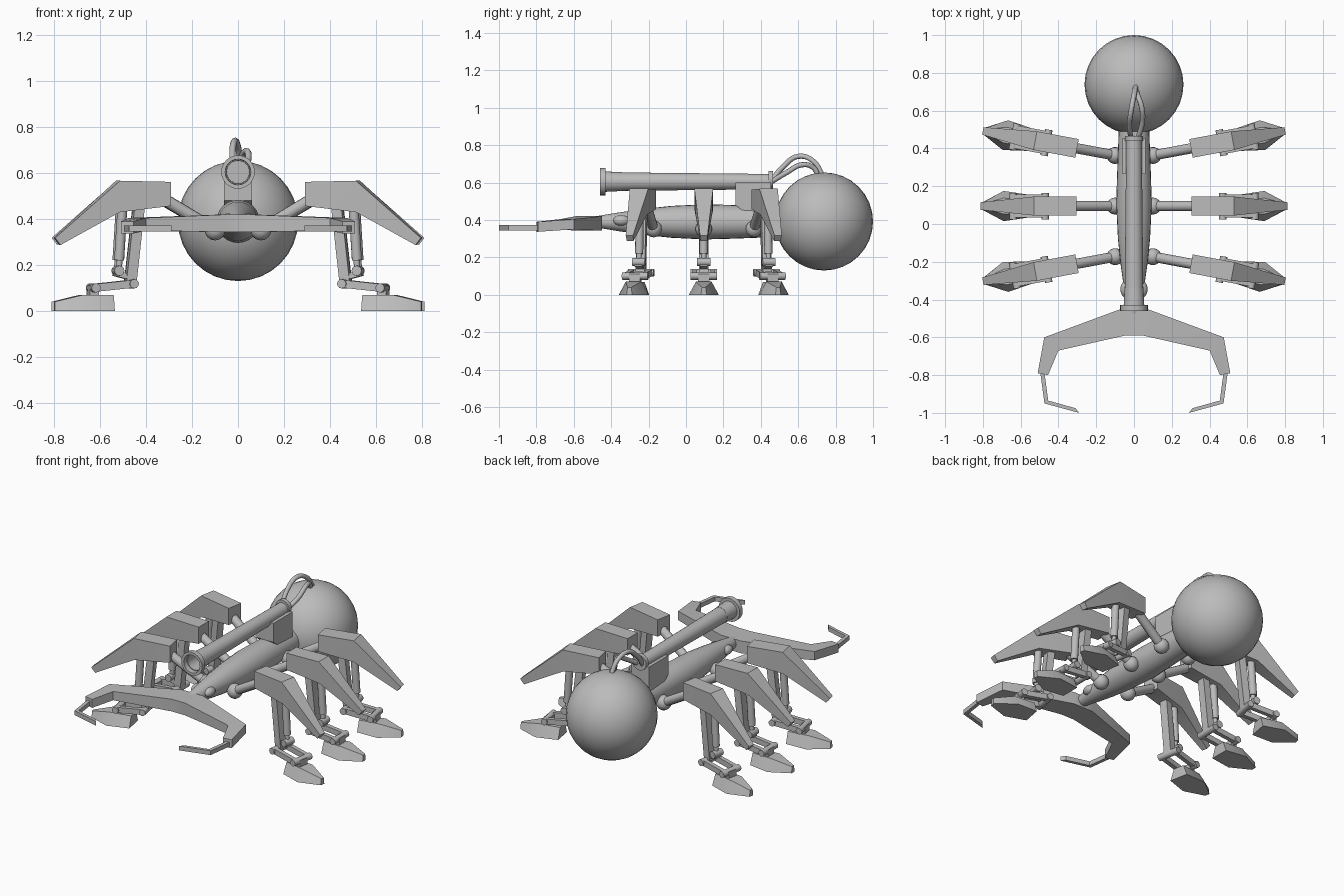
import bpy, bmesh, math
from mathutils import Matrix, Vector

if "Cube" in bpy.data.objects:
    bpy.data.objects.remove(bpy.data.objects["Cube"], do_unlink=True)

grey = bpy.data.materials.new("plain grey")
grey.use_nodes = True
COLOUR = (0.5, 0.5, 0.5, 1)
grey.diffuse_color = COLOUR
grey.node_tree.nodes["Principled BSDF"].inputs["Base Color"].default_value = COLOUR
HERE = Matrix.Identity(4)


def finish(name, bm, place=HERE):
    """Turn a bmesh into an object, smooth except across sharp edges."""
    bmesh.ops.remove_doubles(bm, verts=bm.verts, dist=0.0002)
    bmesh.ops.recalc_face_normals(bm, faces=bm.faces)
    for f in bm.faces:
        f.smooth = True
    for e in bm.edges:
        e.smooth = e.calc_face_angle(0) < math.radians(32)
    mesh = bpy.data.meshes.new(name)
    bm.to_mesh(mesh)
    bm.free()
    mesh.materials.append(grey)
    ob = bpy.data.objects.new(name, mesh)
    bpy.context.collection.objects.link(ob)
    ob.matrix_world = place
    return ob


def ball(name, centre, size, place=HERE, segs=16):
    bm = bmesh.new()
    bmesh.ops.create_uvsphere(bm, u_segments=segs, v_segments=segs // 2, radius=1)
    bmesh.ops.transform(bm, verts=bm.verts,
                        matrix=Matrix.Translation(centre) @ Matrix.Diagonal((*size, 1)))
    return finish(name, bm, place)


def rod(name, a, b, r1, r2=None, place=HERE, segs=12):
    a, b = Vector(a), Vector(b)
    bm = bmesh.new()
    bmesh.ops.create_cone(bm, cap_ends=True, segments=segs, radius1=r1,
                          radius2=r2 or r1, depth=(b - a).length)
    turn = (b - a).to_track_quat('Z', 'Y').to_matrix().to_4x4()
    bmesh.ops.transform(bm, verts=bm.verts, matrix=Matrix.Translation((a + b) / 2) @ turn)
    return finish(name, bm, place)


def loft(name, loops, place=HERE):
    """Skin a row of closed loops and cap both ends."""
    bm = bmesh.new()
    rows = [[bm.verts.new(p) for p in loop] for loop in loops]
    n = len(rows[0])
    for r, s in zip(rows, rows[1:]):
        for i in range(n):
            bm.faces.new((r[i], r[(i + 1) % n], s[(i + 1) % n], s[i]))
    bm.faces.new(rows[0])
    bm.faces.new(rows[-1])
    return finish(name, bm, place)


def bar(name, a, b, wide, thick, v=0, place=HERE):
    """Square bar in the leg plane from a to b, both given as (u, z)."""
    d = (Vector(b) - Vector(a)).normalized()
    nu, nz = -d.y * thick / 2, d.x * thick / 2
    w = wide / 2
    loops = [[(u + nu, v + w, z + nz), (u + nu, v - w, z + nz),
              (u - nu, v - w, z - nz), (u - nu, v + w, z - nz)] for u, z in (a, b)]
    return loft(name, loops, place)


def lathe(name, profile, z, segs=24):
    """Spin (radius, y) points about a line along y at height z."""
    bm = bmesh.new()
    vs = [bm.verts.new((r, y, z)) for r, y in profile]
    es = [bm.edges.new(p) for p in zip(vs, vs[1:])]
    bmesh.ops.spin(bm, geom=vs + es, cent=(0, 0, z), axis=(0, 1, 0),
                   angle=math.tau, steps=segs)
    return finish(name, bm)


def hose(name, points):
    cu = bpy.data.curves.new(name, 'CURVE')
    cu.dimensions = '3D'
    cu.bevel_depth = 0.014
    cu.bevel_resolution = 2
    sp = cu.splines.new('BEZIER')
    sp.bezier_points.add(len(points) - 1)
    for bp, p in zip(sp.bezier_points, points):
        bp.co = p
        bp.handle_left_type = bp.handle_right_type = 'AUTO'
    cu.materials.append(grey)
    bpy.context.collection.objects.link(bpy.data.objects.new(name, cu))


# Body and round tail
ball("tail_sphere", (0, 0.738, 0.392), (0.262,) * 3, segs=32)
lathe("body", [(0, -0.48), (0.03, -0.48), (0.05, -0.36), (0.07, -0.22), (0.085, -0.08),
               (0.094, 0.1), (0.09, 0.25), (0.085, 0.38), (0.08, 0.52), (0, 0.52)], 0.39)
for side in (-1, 1):
    ball("eye", (side * 0.042, -0.345, 0.397), (0.03, 0.045, 0.028))

# Cannon with open muzzle, its mount and hoses
lathe("cannon", [(0, -0.34), (0.05, -0.34), (0.056, -0.46), (0.073, -0.46), (0.073, -0.43),
                 (0.05, -0.43), (0.041, 0.445), (0, 0.445)], 0.605)
rod("cannon_cap", (0, 0.44, 0.615), (0, 0.465, 0.615), 0.048, segs=20)
loft("cannon_mount", [[(x, 0.265, 0.6), (x, 0.455, 0.6), (x, 0.455, 0.42),
                       (x, 0.34, 0.42), (x, 0.265, 0.48)] for x in (-0.062, 0.062)])
hose("upper_hose", [(-0.015, 0.45, 0.6), (-0.024, 0.52, 0.685), (-0.015, 0.6, 0.74),
                    (0, 0.68, 0.715), (0.01, 0.73, 0.64)])
hose("lower_hose", [(0.02, 0.45, 0.6), (0.044, 0.54, 0.655), (0.04, 0.62, 0.695),
                    (0.02, 0.68, 0.68), (0.01, 0.71, 0.63)])


# Jaws: outer x, y, inner x, y, top z, bottom z
def jaw_loops(rows, s):
    return [[(s * ox, oy, zt), (s * ix, iy, zt), (s * ix, iy, zb), (s * ox, oy, zb)]
            for ox, oy, ix, iy, zt, zb in rows]


arm = [(0.07, -0.45, 0.045, -0.59, 0.42, 0.343),
       (0.475, -0.6, 0.4, -0.67, 0.405, 0.35),
       (0.51, -0.79, 0.455, -0.8, 0.39, 0.337)]
claw = [(0.497, -0.78, 0.475, -0.78, 0.372, 0.345),
        (0.474, -0.95, 0.454, -0.935, 0.372, 0.345),
        (0.29, -1.0, 0.31, -0.975, 0.372, 0.345)]
loft("jaw_arms", jaw_loops(arm[::-1], -1) + jaw_loops(arm, 1))
for side in (-1, 1):
    loft("jaw_claw", jaw_loops(claw, side))


def leg(place):
    """One leg pointing along +u (local x)."""
    ball("hip_ball", (0, 0, 0.352), (0.045,) * 3, place)
    rod("hip_rod", (0, 0, 0.352), (0.25, 0, 0.5), 0.027, place=place)
    # Armour: top u, z, bottom u, z, half widths
    armour = [(0.205, 0.562, 0.205, 0.457, 0.05, 0.05),
              (0.43, 0.567, 0.43, 0.43, 0.05, 0.045),
              (0.712, 0.318, 0.688, 0.287, 0.02, 0.018)]
    loft("thigh_armour", [[(tu, wt, tz), (tu, -wt, tz), (bu, -wb, bz), (bu, wb, bz)]
                          for tu, tz, bu, bz, wt, wb in armour], place)
    # Shin and piston
    bar("shin", (0.375, 0.12), (0.335, 0.48), 0.05, 0.045, place=place)
    rod("piston_sleeve", (0.425, 0, 0.22), (0.41, 0, 0.46), 0.022, place=place)
    rod("piston_rod", (0.43, 0, 0.15), (0.42, 0, 0.26), 0.014, place=place)
    rod("piston_pin", (0.43, -0.035, 0.175), (0.43, 0.035, 0.175), 0.022, place=place)
    bar("piston_bracket", (0.37, 0.145), (0.445, 0.165), 0.04, 0.025, place=place)
    # Ankle linkage
    for v in (-0.048, 0.048):
        bar("ankle_link", (0.37, 0.118), (0.54, 0.1), 0.026, 0.034, v, place)
    for u, z in ((0.37, 0.118), (0.54, 0.1)):
        rod("ankle_pin", (u, -0.07, z), (u, 0.07, z), 0.02, place=place)
    bar("ankle_post", (0.54, 0.05), (0.54, 0.11), 0.06, 0.04, place=place)
    # Foot: u, half width at sole, half width on top, top z
    loft("foot", [[(u, wb, 0), (u, -wb, 0), (u, -wt, z), (u, wt, z)] for u, wb, wt, z in
                  ((0.455, 0.06, 0.035, 0.068), (0.59, 0.08, 0.042, 0.07),
                   (0.712, 0.015, 0.01, 0.04))], place)


# Three legs a side, outer pairs splayed
for side in (-1, 1):
    for y, splay in ((0.363, 10.5), (0.095, 0), (-0.173, -10.5)):
        t = math.radians(splay)
        turn = math.atan2(math.sin(t), side * math.cos(t))
        leg(Matrix.Translation((side * 0.1, y, 0)) @ Matrix.Rotation(turn, 4, 'Z'))
